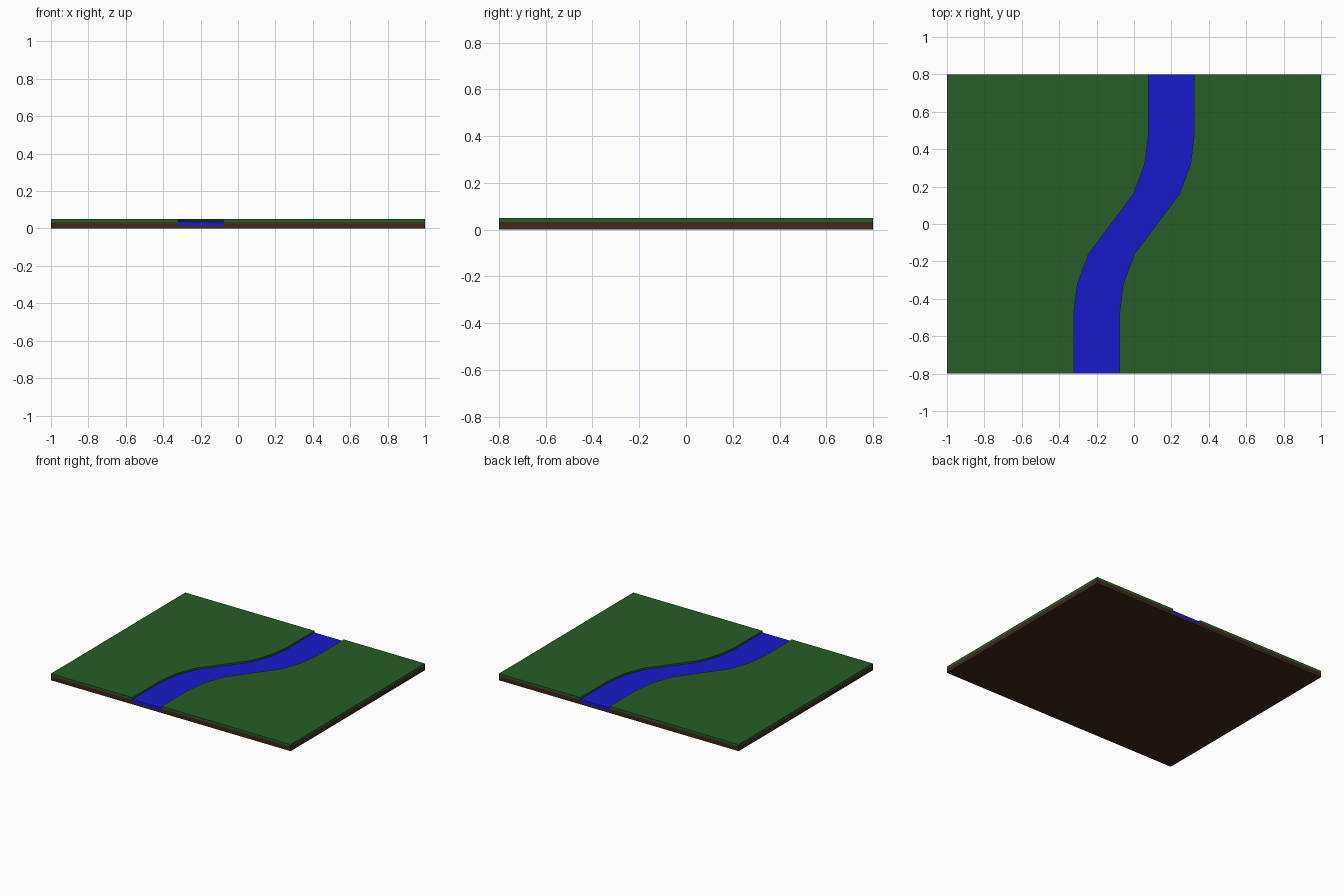
import bpy, bmesh

if "Cube" in bpy.data.objects:
    bpy.data.objects.remove(bpy.data.objects["Cube"])

HALF_X, HALF_Y, HALF_RIVER = 1.0, 0.8, 0.122
# river centre line: (y, x) stations from front to back
PATH = [(-HALF_Y, -0.2), (-0.48, -0.2), (-0.32, -0.18), (-0.16, -0.12), (0, 0),
        (0.16, 0.12), (0.32, 0.18), (0.48, 0.2), (HALF_Y, 0.2)]


def material(name, rgb):
    m = bpy.data.materials.new(name)
    m.diffuse_color = (*rgb, 1)
    m.use_nodes = True
    m.node_tree.nodes["Principled BSDF"].inputs["Base Color"].default_value = m.diffuse_color
    return m


def sweep(name, profile, mat):
    """Sweep a profile of (edge, z) front to back; edge is W/E border or L/R bank."""
    bm = bmesh.new()
    rings = []
    for y, c in PATH:
        xs = {"W": -HALF_X, "E": HALF_X, "L": c - HALF_RIVER, "R": c + HALF_RIVER}
        rings.append([bm.verts.new((xs[e], y, z)) for e, z in profile])
    n = len(profile)
    for a, b in zip(rings, rings[1:]):
        for i in range(n):
            j = (i + 1) % n
            bm.faces.new((a[i], a[j], b[j], b[i]))
    bm.faces.new(rings[0])
    bm.faces.new(rings[-1][::-1])
    bmesh.ops.recalc_face_normals(bm, faces=bm.faces)
    flat = [e for e in bm.edges if len(e.link_faces) == 2 and e.calc_face_angle() < 0.001]
    bmesh.ops.dissolve_edges(bm, edges=flat, use_verts=False)
    me = bpy.data.meshes.new(name)
    bm.to_mesh(me)
    bm.free()
    me.materials.append(mat)
    bpy.context.collection.objects.link(bpy.data.objects.new(name, me))


BED, SOIL, WATER, TOP = 0.015, 0.032, 0.037, 0.05
soil = material("soil", (0.05, 0.02, 0.01))
grass = material("grass", (0.02, 0.11, 0.021))
water = material("water", (0.01, 0.01, 0.6))

# soil slab with the river bed carved into it
sweep("soil_base", [("W", 0), ("E", 0), ("E", SOIL), ("R", SOIL), ("R", BED),
                    ("L", BED), ("L", SOIL), ("W", SOIL)], soil)
# grass banks either side of the river
for name, a, b in (("left_grass_bank", "W", "L"), ("right_grass_bank", "R", "E")):
    sweep(name, [(a, SOIL), (b, SOIL), (b, TOP), (a, TOP)], grass)
# river water
sweep("river_water", [("L", BED), ("R", BED), ("R", WATER), ("L", WATER)], water)
